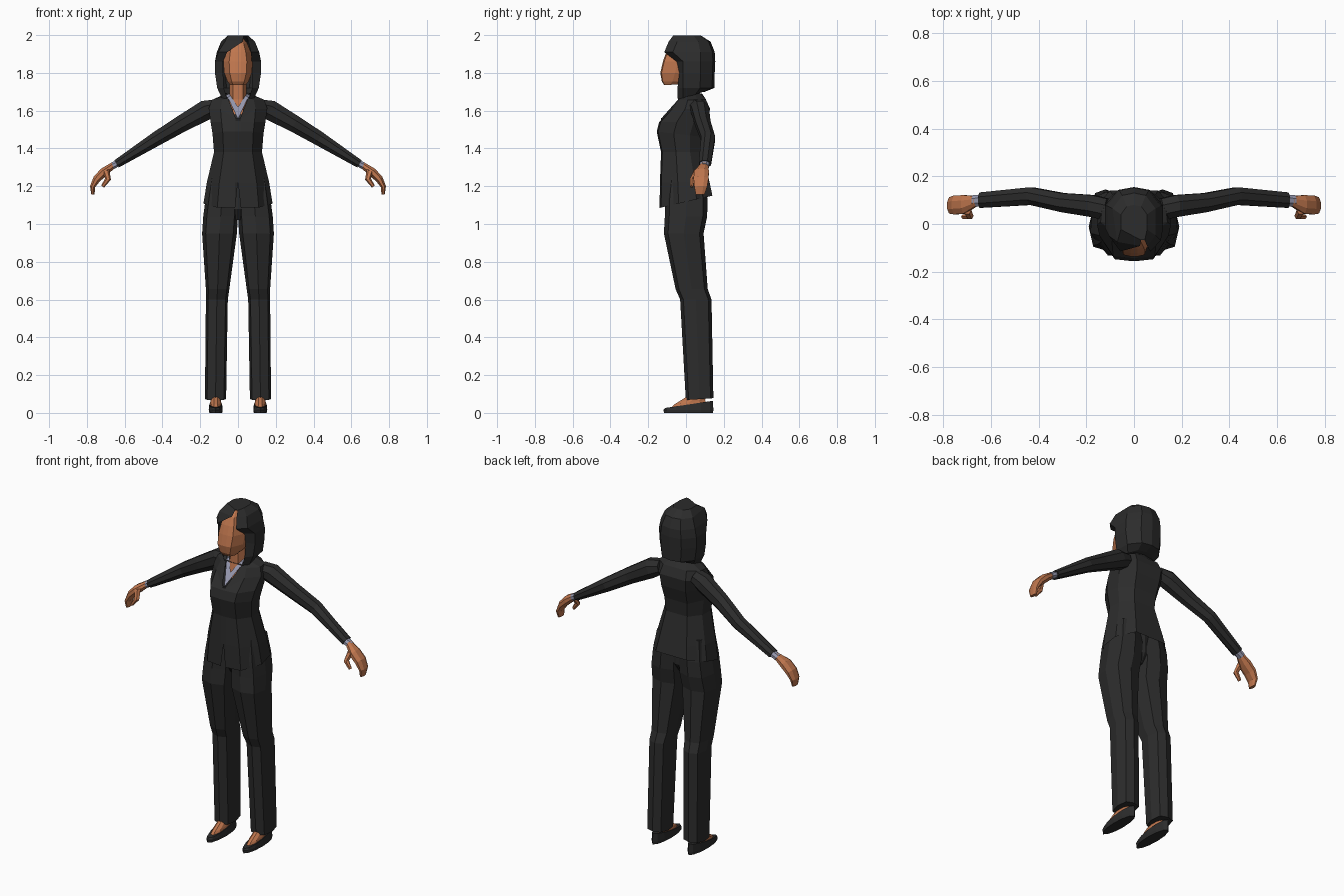
import bpy, bmesh, math
from mathutils import Vector


def material(name, rgb):
    m = bpy.data.materials.new(name)
    m.diffuse_color = (*rgb, 1)
    return m


BLACK = material("black cloth", (0.025, 0.025, 0.025))
SKIN = material("skin", (0.52, 0.18, 0.075))
SHIRT = material("blue grey shirt", (0.30, 0.31, 0.42))


def loft(name, rings, mat, mirror=False, caps=(True, True), closed=True):
    """Skin a list of equal-length point rings."""
    bm = bmesh.new()
    vs = [[bm.verts.new(p) for p in r] for r in rings]
    n = len(vs[0])
    for a, b in zip(vs, vs[1:]):
        for i in range(n if closed else n - 1):
            j = (i + 1) % n
            bm.faces.new((a[i], a[j], b[j], b[i]))
    if caps[0]:
        bm.faces.new(vs[0])
    if caps[1]:
        bm.faces.new(vs[-1])
    bmesh.ops.recalc_face_normals(bm, faces=bm.faces)
    me = bpy.data.meshes.new(name)
    bm.to_mesh(me)
    bm.free()
    me.materials.append(mat)
    ob = bpy.data.objects.new(name, me)
    bpy.context.collection.objects.link(ob)
    if mirror:
        ob.modifiers.new("mirror", 'MIRROR').use_mirror_merge = False
    return ob


def full(half):
    """Complete a half ring (x >= 0, ends on x = 0) by reflection."""
    return half + [(-x, y, z) for x, y, z in half[-2:0:-1]]


def section(zf, zb, w, f, b):
    """Half body section from front y=f to back y=b, tilting from zf to zb."""
    d = b - f
    pts = [(0, 0), (.015, 0), (w * .6, .03), (w, .36), (w * .96, .7), (w * .55, 1), (0, 1)]
    return [(x, f + d * t, zf + (zb - zf) * t) for x, t in pts]


def oval(cx, cy, zf, zb, rx, ry, n=8, k=1.12):
    """Ring with slightly boxy diagonals, tilting from front to back."""
    out = []
    for i in range(n):
        a = 2 * math.pi * i / n
        s = k if i % 2 else 1
        x = max(-1, min(1, math.cos(a) * s))
        y = max(-1, min(1, math.sin(a) * s))
        out.append((cx + rx * x, cy + ry * y, zf + (zb - zf) * (y + 1) / 2))
    return out


def tube(name, path, mat, n=8):
    """Mirrored limb along a path of (x, y, z, radius in y, radius across)."""
    rings = []
    for i, (x, y, z, ry, rn) in enumerate(path):
        p, q = path[max(i - 1, 0)], path[min(i + 1, len(path) - 1)]
        t = Vector((q[0] - p[0], 0, q[2] - p[2])).normalized()
        nrm = Vector((-t.z, 0, t.x))
        ring = []
        for j in range(n):
            a = 2 * math.pi * (j + .5) / n
            ring.append(Vector((x, y + ry * math.cos(a), z)) + nrm * rn * math.sin(a) * 1.05)
        rings.append(ring)
    return loft(name, rings, mat, mirror=True)


# Jacket: body sections up to the shoulders, then a V neckline
rows = [section(*s) for s in (
    (1.085, 1.15, .183, -.14, .14),
    (1.22, 1.22, .165, -.138, .125),
    (1.38, 1.38, .127, -.132, .088),
    (1.49, 1.46, .135, -.155, .095),
    (1.54, 1.54, .145, -.142, .118),
    (1.61, 1.61, .155, -.078, .127),
    (1.655, 1.66, .14, -.045, .105))]
rows.append([(0, 0, 0), (0, 0, 0), (.055, -.03, 1.672), (.07, 0, 1.68),
             (.065, .045, 1.69), (.05, .075, 1.69), (0, .085, 1.69)])
for r, z in zip(rows[5:], (1.55, 1.555, 1.56)):
    r[0], r[1] = (0, -.132, z), (.012, -.13, z)
rows[0][0] = (0, -.132, 1.23)          # front slit above the hem
loft("jacket", [full(r) for r in rows], BLACK, caps=(False, False))

# Shirt collar filling the neckline
loft("shirt_collar", [
    full([(0, -.128, 1.555), (.054, -.03, 1.67), (.067, .01, 1.678), (.048, .072, 1.685), (0, .082, 1.685)]),
    full([(0, -.07, 1.62), (.04, -.025, 1.68), (.048, .01, 1.69), (.035, .06, 1.7), (0, .068, 1.7)])],
    SHIRT, caps=(False, False))

# Neck and head
loft("neck", [full(section(*s)) for s in (
    (1.58, 1.6, .045, -.06, .06), (1.66, 1.66, .045, -.042, .055), (1.77, 1.77, .045, -.04, .05))], SKIN)
loft("head", [full(section(*s)) for s in (
    (1.735, 1.74, .042, -.115, -.03),
    (1.755, 1.755, .056, -.128, .03),
    (1.80, 1.80, .073, -.136, .08),
    (1.86, 1.86, .078, -.122, .1),
    (1.91, 1.91, .068, -.105, .1),
    (1.955, 1.955, .05, -.082, .08),
    (1.98, 1.98, .03, -.05, .05))], SKIN)

# Hair: shell open over the face, parted to one side
hair = []
for z, dz, xl, xr, ye, w, b in (
        (1.665, .035, -.058, .058, -.045, .085, .10),
        (1.72, .0, -.075, .075, -.045, .11, .15),
        (1.80, .0, -.079, .075, -.035, .122, .152),
        (1.86, .0, -.08, .073, -.05, .122, .155),
        (1.91, .0, -.057, .068, -.115, .112, .152),
        (1.965, .0, .025, .055, -.092, .09, .13),
        (1.997, .0, .03, .045, -.068, .055, .08)):
    m = min(-.015, ye + .045)
    hair.append([(xl, ye, z), (-w, m, z), (-w, b * .5, z + dz * .6), (-w * .55, b * .92, z + dz),
                 (0, b, z + dz), (w * .55, b * .92, z + dz), (w, b * .5, z + dz * .6),
                 (w, m, z), (xr, ye, z)])
# soften the front-left corner where the fringe sweeps across
hair[5][1] = (-.07, -.075, 1.965)
hair[4][1] = (-.105, -.05, 1.91)
loft("hair", hair, BLACK, closed=False)

# Sleeves, cuffs, hands, thumbs
tube("sleeve", [(.11, .06, 1.622, .05, .04), (.17, .075, 1.603, .05, .055), (.3, .09, 1.53, .043, .046),
                (.43, .117, 1.452, .04, .039), (.643, .1, 1.318, .035, .023)], BLACK)
tube("shirt_cuff", [(.62, .1, 1.332, .027, .018), (.672, .097, 1.303, .026, .019)], SHIRT)
tube("hand", [(.66, .096, 1.312, .022, .017), (.71, .082, 1.275, .042, .024), (.748, .08, 1.238, .043, .021),
              (.77, .078, 1.197, .037, .014), (.768, .075, 1.157, .025, .009)], SKIN)
tube("thumb", [(.7, .06, 1.285, .02, .018), (.688, .033, 1.238, .015, .015), (.717, .03, 1.198, .009, .009)],
     SKIN, n=6)

# Trouser legs and the seat joining them
loft("trouser_leg", [oval(*s) for s in (
    (.119, .072, .068, .078, .056, .073),
    (.112, .052, .60, .60, .058, .083),
    (.108, .03, .655, .655, .062, .085),
    (.098, -.012, .95, .95, .092, .105),
    (.092, 0, 1.04, 1.04, .092, .112),
    (.085, .002, 1.13, 1.13, .087, .112),
    (.078, 0, 1.25, 1.25, .075, .095))], BLACK, mirror=True)
loft("trouser_seat", [oval(0, .0, 1.02, 1.03, .03, .06), oval(0, 0, 1.08, 1.08, .08, .092),
                      oval(0, 0, 1.25, 1.25, .1, .095)], BLACK)

# Shoes and feet
loft("shoe", [oval(*s, n=12, k=1) for s in (
    (.118, .013, 0, 0, .034, .130),
    (.118, .013, .016, .016, .037, .132),
    (.118, .016, .026, .064, .034, .126))], BLACK, mirror=True)
loft("foot", [oval(*s, n=10, k=1) for s in (
    (.118, .01, .02, .05, .031, .10),
    (.118, .02, .045, .07, .029, .085),
    (.118, .055, .085, .085, .026, .055),
    (.118, .075, .14, .14, .028, .035))], SKIN, mirror=True)
